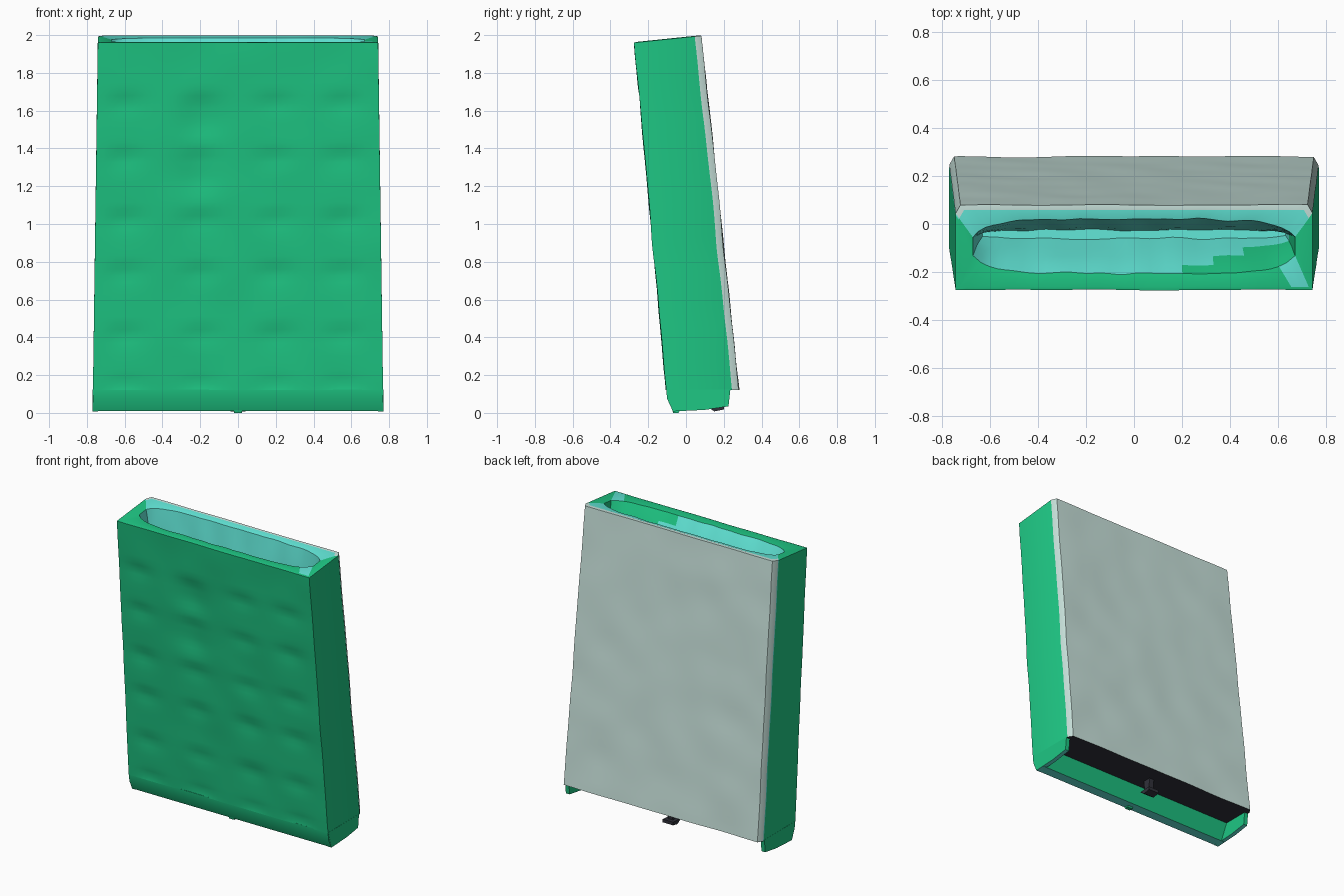
import bpy, bmesh, math
from mathutils import Vector, noise

if "Cube" in bpy.data.objects:
    bpy.data.objects.remove(bpy.data.objects["Cube"])


def material(name, rgb):
    m = bpy.data.materials.new(name)
    m.use_nodes = True
    m.diffuse_color = (*rgb, 1)
    m.node_tree.nodes["Principled BSDF"].inputs["Base Color"].default_value = (*rgb, 1)
    return m


MATS = [material("green", (0.013, 0.57, 0.23)),
        material("turquoise", (0.13, 0.85, 0.73)),
        material("pale grey", (0.58, 0.76, 0.71)),
        material("near black", (0.03, 0.031, 0.042))]
GREEN, TURQUOISE, GREY, BLACK = range(4)


def finish(name, bm, angle=35):
    bmesh.ops.recalc_face_normals(bm, faces=bm.faces)
    mesh = bpy.data.meshes.new(name)
    bm.to_mesh(mesh)
    bm.free()
    for m in MATS:
        mesh.materials.append(m)
    obj = bpy.data.objects.new(name, mesh)
    bpy.context.collection.objects.link(obj)
    bpy.ops.object.select_all(action='DESELECT')
    obj.select_set(True)
    bpy.context.view_layer.objects.active = obj
    bpy.ops.object.shade_smooth_by_angle(angle=math.radians(angle))


def lerp(a, b, t):
    return a + (b - a) * t


NX, LEVELS = 40, 52


def outline(hw, yf, yb):
    """Counter-clockwise section: front, side, chamfered back, side with a seam."""
    front = [(lerp(-hw, hw, i / NX), yf) for i in range(NX + 1)]
    back = [(lerp(hw - 0.02, 0.02 - hw, i / NX), yb) for i in range(NX + 1)]
    return front + [(hw, yb - 0.035)] + back + [(-hw, yb - 0.035), (-hw, yb - 0.043)]


def dents(x, z):
    """Shallow hollows in a grid on the front, sharper along their upper edge."""
    d = 0
    for px in (-0.6, -0.2, 0.2, 0.55):
        for pz in (1.65, 1.36, 1.03, 0.75, 0.42, 0.15):
            s = 0.032 if z > pz else 0.065
            d += 0.01 * math.exp(-((x - px) / 0.1) ** 2 - ((z - pz) / s) ** 2)
    for pz in (1.54, 1.24):
        d += 0.016 * math.exp(-((x + 0.2) / 0.11) ** 2 - ((z - pz) / 0.09) ** 2)
    fade = max(0, min(1, (0.75 - abs(x)) * 10, (z - 0.12) * 20))
    return d * fade


def top_z(y):
    return 1.96 + 0.036 * (y + 0.272) / 0.347


# Leaning hollow case: outer walls, rim, pocket and underside
bm = bmesh.new()
rings = []
for k in range(LEVELS + 1):
    t = k / LEVELS
    yf, yb = lerp(-0.105, -0.274, t), lerp(0.28, 0.08, t)
    ring = []
    for i, (x, y) in enumerate(outline(lerp(0.768, 0.742, t), yf, yb)):
        z = lerp(0.12, top_z(y), t)
        wobble = 0.005 * noise.noise(Vector((x * 4, y * 4, z * 4)))
        if i <= NX:
            y += dents(x, z)
        ring.append(bm.verts.new((x, y + wobble, z)))
    rings.append(ring)

# Worn outer edge of the rim
rings.append([bm.verts.new((x, y, top_z(y) + 0.003))
              for x, y in outline(0.727, -0.262, 0.058)])


def pocket_ring(hw, y0, y1, zf, zb):
    ring = []
    for x, y in outline(hw, -1, 1):
        s = ((1 - (abs(x) / (hw * 1.02)) ** 6) ** 0.5 * y + 1) / 2
        jag = 0.008 * noise.noise(Vector((x * 9, y * 3, zf * 5)))
        ring.append(bm.verts.new((x, lerp(y0, y1, s) + jag, lerp(zf, zb, s))))
    return ring


rings += [pocket_ring(0.67, -0.205, 0.02, 1.958, 1.985),
          pocket_ring(0.662, -0.17, 0.008, 1.9, 1.91),
          pocket_ring(0.655, -0.135, -0.004, 1.83, 1.83),
          pocket_ring(0.645, -0.098, -0.015, 1.75, 1.75),
          pocket_ring(0.63, -0.06, -0.025, 1.66, 1.66)]

count = len(rings[0])
SEAM = count - 2
for k, (lo, hi) in enumerate(zip(rings, rings[1:])):
    for i in range(count):
        j = (i + 1) % count
        f = bm.faces.new((lo[i], lo[j], hi[j], hi[i]))
        c = f.calc_center_median()
        on_back = NX < i < SEAM
        if k <= LEVELS:
            f.material_index = GREY if on_back else TURQUOISE if i == SEAM else GREEN
        elif k == LEVELS + 1:
            corner = c.x > 0.64 and c.y < -0.18
            f.material_index = TURQUOISE if on_back or corner else GREEN
        else:
            stained = i <= NX and c.y < -0.2 + 0.28 * (c.x - 0.15)
            f.material_index = GREEN if stained else TURQUOISE
bm.faces.new(rings[-1]).material_index = TURQUOISE
bm.faces.new(list(reversed(rings[0]))).material_index = BLACK
finish("case", bm, 40)


def prism(name, profile, x0, x1, colour, under=None):
    """Extrude a (y, z) profile along x; downward faces may differ."""
    bm = bmesh.new()
    a, b = ([bm.verts.new((x, y, z)) for y, z in profile] for x in (x0, x1))
    bm.faces.new(a)
    bm.faces.new(b)
    n = len(profile)
    for i in range(n):
        j = (i + 1) % n
        bm.faces.new((a[i], a[j], b[j], b[i]))
    bmesh.ops.recalc_face_normals(bm, faces=bm.faces)
    bm.normal_update()
    for f in bm.faces:
        f.material_index = colour
        if under is not None and f.normal.z < -0.9:
            f.material_index = under
    finish(name, bm)


# Lips that hang below the recessed underside
prism("front_lip", [(-0.105, 0.125), (-0.1, 0.075), (-0.07, 0.01), (0.0, 0.01),
                    (0.055, 0.125)], -0.768, 0.768, GREEN, TURQUOISE)
side = [(-0.103, 0.125), (-0.069, 0.008), (0.1, 0.016), (0.225, 0.035), (0.235, 0.125)]
for label, s in (("left", 1), ("right", -1)):
    prism(label + "_lip", side, s * 0.74, s * 0.769, GREEN, TURQUOISE)

# Small catch under the middle, and the nub on the front lip
prism("catch_stem", [(0.12, 0.13), (0.13, 0.03), (0.17, 0.03), (0.18, 0.13)],
      -0.018, 0.018, BLACK)
prism("catch_foot", [(0.11, 0.035), (0.15, 0.008), (0.2, 0.018), (0.2, 0.04)],
      -0.04, 0.04, BLACK)
prism("lip_nub", [(-0.08, 0.04), (-0.068, 0), (-0.04, 0), (-0.02, 0.04)],
      -0.02, 0.02, GREEN)
